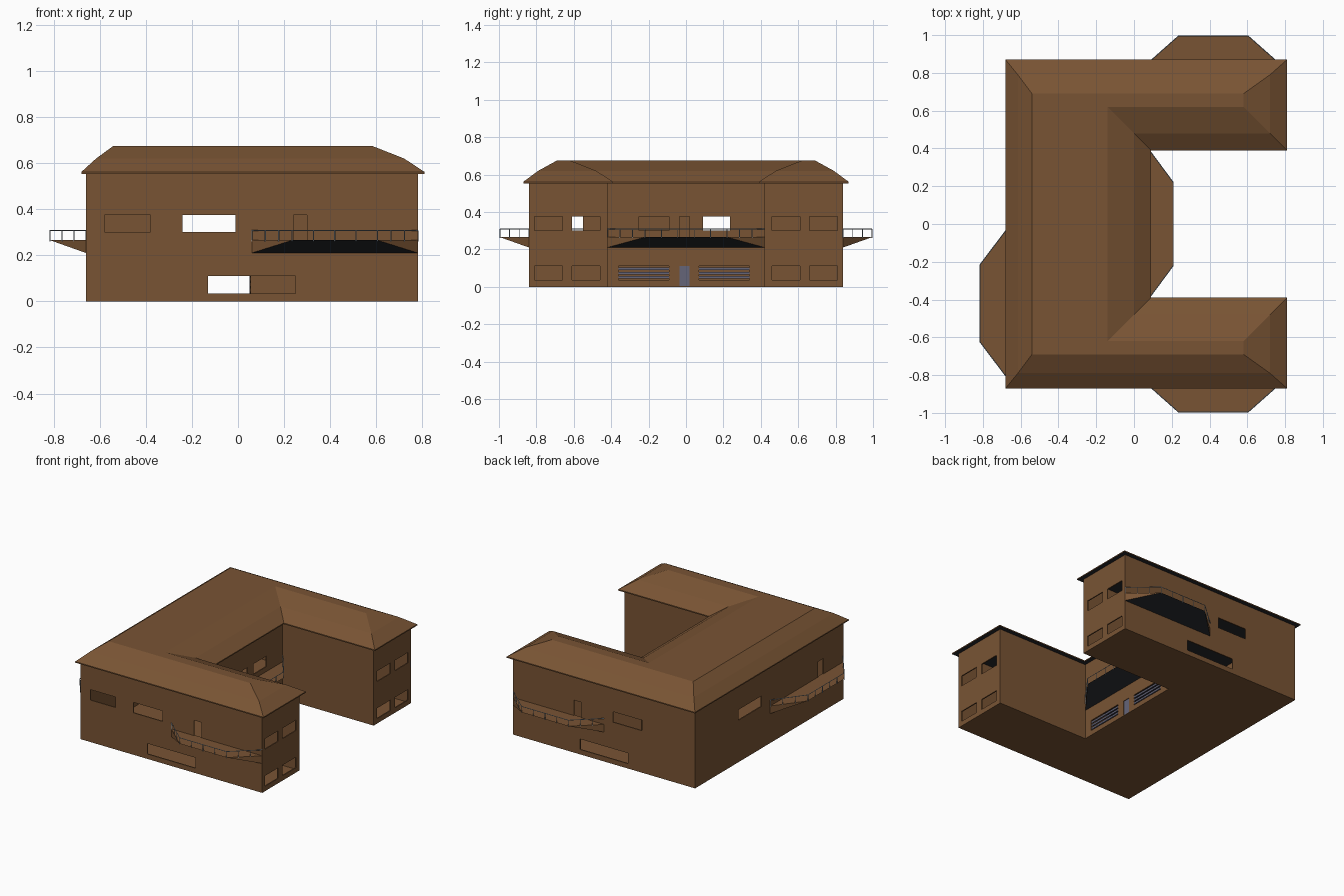
import bpy, bmesh, math
from mathutils import Vector

if "Cube" in bpy.data.objects:
    bpy.data.objects.remove(bpy.data.objects["Cube"])


def material(name, rgb):
    m = bpy.data.materials.new(name)
    m.diffuse_color = (*rgb, 1)
    m.use_nodes = True
    m.node_tree.nodes["Principled BSDF"].inputs["Base Color"].default_value = m.diffuse_color
    return m


BROWN = material("brown", (0.19, 0.088, 0.034))
DARK = material("dark_underside", (0.018, 0.02, 0.024))
STEEL = material("steel", (0.3, 0.36, 0.42))
SLATE = material("slate", (0.13, 0.13, 0.19))


def finish(bm, name, *mats):
    me = bpy.data.meshes.new(name)
    bm.to_mesh(me)
    bm.free()
    ob = bpy.data.objects.new(name, me)
    bpy.context.collection.objects.link(ob)
    for m in mats:
        me.materials.append(m)
    return ob


def u_outline(x0, x1, xc, yo, yi):
    """Counter-clockwise U plan, open towards +x."""
    return [(x0, -yo), (x1, -yo), (x1, -yi), (xc, -yi),
            (xc, yi), (x1, yi), (x1, yo), (x0, yo)]


# Walls: each side is a grid of cells, with window and door cells left out
TOP = 0.56
UP, LOW = (0.30, 0.375), (0.035, 0.11)
DOOR, GATE = (0.265, 0.375), (0.0, 0.11)
Z_CUTS = [0, 0.035, 0.11, 0.265, 0.30, 0.375, TOP]
wing_end = [(a, b, z) for a, b in ((0.46, 0.61), (0.66, 0.81)) for z in (UP, LOW)]
holes = {
    0: [(-0.58, -0.38, UP), (-0.24, -0.01, UP), (0.24, 0.30, DOOR), (-0.13, 0.25, LOW)],
    1: [(-b, -a, z) for a, b, z in wing_end],
    3: [(-0.25, -0.09, UP), (0.09, 0.235, UP), (-0.035, 0.02, DOOR),
        (-0.36, -0.09, LOW), (0.07, 0.34, LOW), (-0.035, 0.02, GATE)],
    5: wing_end,
    6: [(-0.24, -0.01, UP), (0.24, 0.30, DOOR), (-0.13, 0.25, LOW)],
    7: [(0.09, 0.35, UP), (-0.61, -0.55, DOOR)],
}
plan = u_outline(-0.66, 0.78, 0.06, 0.84, 0.42)
bm = bmesh.new()
for i, p in enumerate(plan):
    q = plan[(i + 1) % 8]
    axis = 0 if abs(p[1] - q[1]) < 1e-6 else 1
    cuts = sorted({p[axis], q[axis]} | {c for h in holes.get(i, []) for c in h[:2]},
                  reverse=p[axis] > q[axis])
    for a, b in zip(cuts, cuts[1:]):
        for z0, z1 in zip(Z_CUTS, Z_CUTS[1:]):
            um, zm = (a + b) / 2, (z0 + z1) / 2
            if any(h[0] < um < h[1] and h[2][0] < zm < h[2][1] for h in holes.get(i, [])):
                continue
            corners = []
            for u, z in ((a, z0), (b, z0), (b, z1), (a, z1)):
                co = [p[0], p[1], z]
                co[axis] = u
                corners.append(bm.verts.new(co))
            bm.faces.new(corners)
bmesh.ops.remove_doubles(bm, verts=bm.verts, dist=1e-5)
walls = finish(bm, "walls", BROWN)
mod = walls.modifiers.new("thickness", 'SOLIDIFY')
mod.thickness = 0.008
mod.offset = -1

# Ground floor slab
bm = bmesh.new()
f = bm.faces.new([bm.verts.new((x, y, 0.004)) for x, y in plan])
ext = bmesh.ops.extrude_face_region(bm, geom=[f])
for v in ext["geom"]:
    if isinstance(v, bmesh.types.BMVert):
        v.co.z = 0.0
bmesh.ops.recalc_face_normals(bm, faces=bm.faces)
finish(bm, "floor_slab", BROWN)

# Roof: stacked U rings, two slopes up to a flat top
rings = [((-0.68, 0.81, 0.09, 0.87, 0.39), 0.553),
         ((-0.68, 0.81, 0.09, 0.87, 0.39), 0.561),
         ((-0.615, 0.72, 0.0, 0.79, 0.48), 0.62),
         ((-0.54, 0.58, -0.14, 0.69, 0.62), 0.675)]
bm = bmesh.new()
loops = [[bm.verts.new((x, y, z)) for x, y in u_outline(*r)] for r, z in rings]
for lo, hi in zip(loops, loops[1:]):
    for i in range(8):
        j = (i + 1) % 8
        bm.faces.new((lo[i], lo[j], hi[j], hi[i]))
bm.faces.new(loops[-1])
under = bm.faces.new(loops[0][::-1])
under.material_index = 1
finish(bm, "roof", BROWN, DARK)


# Balconies: wedge with a sloping underside, plus a rail on posts
def balcony(name, base, angle, half, half_out, depth=0.155):
    out = Vector((math.cos(angle), math.sin(angle), 0))
    side = Vector((-out.y, out.x, 0))

    def at(u, d, z):
        return Vector((*base, z)) + side * u + out * d

    outline = [(-half, 0), (-half_out, depth), (half_out, depth), (half, 0)]
    b = bmesh.new()
    a0, a1, a2, a3 = [b.verts.new(at(u, d, 0.265)) for u, d in outline]
    w0, w1 = [b.verts.new(at(u, 0, 0.21)) for u in (-half, half)]
    for face in ((a0, a1, a2, a3), (a0, w0, a1), (a3, a2, w1), (a0, a3, w1, w0)):
        b.faces.new(face)
    b.faces.new((a1, w0, w1, a2)).material_index = 1
    bmesh.ops.recalc_face_normals(b, faces=b.faces)
    finish(b, name, BROWN, DARK)

    cu = bpy.data.curves.new(name + "_railing", 'CURVE')
    cu.dimensions = '3D'
    cu.bevel_depth = 0.0025
    cu.bevel_resolution = 0
    cu.materials.append(STEEL)

    def line(pts):
        s = cu.splines.new('POLY')
        s.points.add(len(pts) - 1)
        for sp, co in zip(s.points, pts):
            sp.co = (*co, 1)

    line([at(u, d, 0.308) for u, d in outline])
    for (u0, d0), (u1, d1) in zip(outline, outline[1:]):
        n = max(2, round(math.hypot(u1 - u0, d1 - d0) / 0.09))
        for k in range(n):
            t = k / n
            u, d = u0 + (u1 - u0) * t, d0 + (d1 - d0) * t
            line([at(u, d, 0.26), at(u, d, 0.308)])
    bpy.context.collection.objects.link(bpy.data.objects.new(name + "_railing", cu))


balcony("front_balcony", (0.42, -0.84), -math.pi / 2, 0.36, 0.185)
balcony("back_balcony", (0.42, 0.84), math.pi / 2, 0.36, 0.185)
balcony("left_balcony", (-0.66, -0.42), math.pi, 0.41, 0.205)
balcony("courtyard_balcony", (0.06, 0.0), 0.0, 0.42, 0.22, 0.148)


# Courtyard entrance door and slatted ground-floor windows
def box(name, center, size, mat):
    b = bmesh.new()
    bmesh.ops.create_cube(b, size=1)
    for v in b.verts:
        v.co = Vector(c + s * k for c, s, k in zip(center, size, v.co))
    finish(b, name, mat)


box("entrance_door", (0.053, -0.0075, 0.057), (0.006, 0.055, 0.106), SLATE)
for y in (-0.225, 0.205):
    for k in range(3):
        box("window_slat", (0.054, y, 0.05 + 0.023 * k), (0.008, 0.27, 0.013), SLATE)
